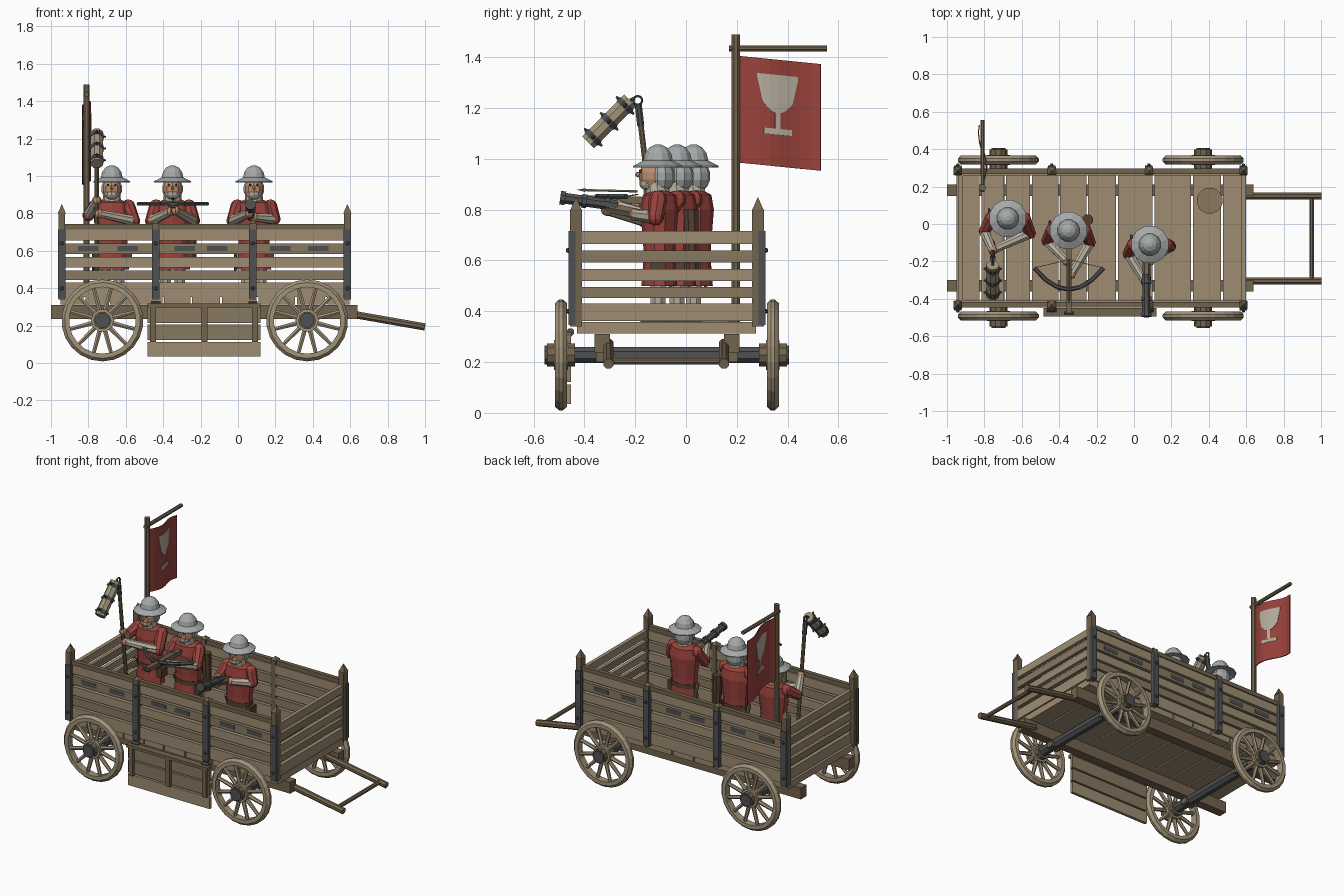
import bpy, bmesh, math
from mathutils import Vector, Matrix

if "Cube" in bpy.data.objects:
    bpy.data.objects.remove(bpy.data.objects["Cube"])

def mat(name, r, g, b):
    m = bpy.data.materials.new(name)
    m.diffuse_color = (r, g, b, 1)
    m.use_nodes = True
    m.node_tree.nodes["Principled BSDF"].inputs["Base Color"].default_value = m.diffuse_color
    return m

PLANK = mat("plank_wood", .34, .265, .17)
PALE = mat("plank_wood_dark", .25, .19, .12)
WOOD = mat("beam_wood", .17, .125, .075)
WHEEL = mat("wheel_wood", .36, .29, .19)
IRON = mat("iron", .075, .08, .085)
RED = mat("red_cloth", .32, .055, .045)
STEEL = mat("steel", .38, .40, .40)
LINEN = mat("linen", .47, .43, .35)
SKIN = mat("skin", .5, .27, .16)
LEATHER = mat("leather", .09, .05, .03)

def finish(name, bm, m):
    bmesh.ops.recalc_face_normals(bm, faces=bm.faces)
    me = bpy.data.meshes.new(name)
    bm.to_mesh(me)
    bm.free()
    me.materials.append(m)
    o = bpy.data.objects.new(name, me)
    bpy.context.collection.objects.link(o)
    return o

def box(name, x, y, z, m):
    """Box from (min, max) pairs."""
    bm = bmesh.new()
    c = [(p[0] + p[1]) / 2 for p in (x, y, z)]
    s = [p[1] - p[0] for p in (x, y, z)]
    bmesh.ops.create_cube(bm, size=1, matrix=Matrix.Translation(c) @ Matrix.Diagonal((*s, 1)))
    return finish(name, bm, m)

def rod(name, a, b, r1, m, r2=None, n=8):
    """Tapered rod between two points."""
    a, b = Vector(a), Vector(b)
    d = b - a
    M = Matrix.Translation((a + b) / 2) @ d.to_track_quat('Z', 'Y').to_matrix().to_4x4()
    M = M @ Matrix.Rotation(math.pi / n, 4, 'Z')
    bm = bmesh.new()
    bmesh.ops.create_cone(bm, cap_ends=True, segments=n, radius1=r1,
                          radius2=r1 if r2 is None else r2, depth=d.length, matrix=M)
    return finish(name, bm, m)

def lathe(name, prof, n, m, M, closed=False):
    """Revolve (radius, height) profile around local z."""
    bm = bmesh.new()
    rings = [[bm.verts.new(M @ Vector((r * math.cos(t), r * math.sin(t), h)))
              for t in (2 * math.pi * (i + .5) / n for i in range(n))] for r, h in prof]
    pairs = list(zip(rings, rings[1:])) + ([(rings[-1], rings[0])] if closed else [])
    for p, q in pairs:
        for i in range(n):
            j = (i + 1) % n
            bm.faces.new((p[i], p[j], q[j], q[i]))
    if not closed:
        bm.faces.new(rings[0])
        bm.faces.new(rings[-1])
    return finish(name, bm, m)

def ball(name, c, r, m, s=(1, 1, 1), seg=10):
    bm = bmesh.new()
    bmesh.ops.create_uvsphere(bm, u_segments=seg, v_segments=7, radius=r,
                              matrix=Matrix.Translation(c) @ Matrix.Diagonal((*s, 1)))
    return finish(name, bm, m)

YC = -.075                                  # wagon centre line in y
# floor planks and long beams
edges = [-.955, -.82, -.69, -.55, -.40, -.25, -.09, .105, .31, .47, .60]
for i, (a, b) in enumerate(zip(edges, edges[1:])):
    box("floor_plank", (a + .005, b - .005), (-.43, .275), (.312, .357), PLANK)
for y in (-.33, .18):
    box("floor_beam", (-1, .64), (y - .03, y + .03), (.235, .311), WOOD)
lathe("floor_lid", [(.07, .357), (.07, .366)], 16, PALE, Matrix.Translation((.405, .125, 0)))

# side and end walls
rows = [(.352, .43), (.443, .496), (.51, .567), (.582, .64), (.654, .715)]
for s in (-1, 1):
    yy = lambda d: tuple(sorted((YC + s * d, YC + s * (d + .028))))
    for k, z in enumerate(rows):
        m = PALE if k % 2 else PLANK
        box("side_plank", (-.94, .585), yy(.335), z, m)
        for x in ((-.94, -.915), (.575, .60)):
            box("end_plank", x, (-.415, .265), (z[0] + .01, z[1]), m)
    box("top_rail", (-.945, .60), yy(.343), (.715, .743), WOOD)
    for x in (-.80, -.59, -.285, -.11, .225, .43):
        box("side_slot", (x - .055, x + .055), yy(.337), (.598, .627), IRON)
    for x, top in ((-.942, .80), (-.44, .745), (.08, .745), (.585, .80)):
        y = YC + s * .358
        box("wall_post", (x - .018, x + .018), (y - .024, y + .024), (.34, top), WOOD)
        rod("post_tip", (x, y, top), (x, y, top + .05 if top > .78 else top + .02), .031, WOOD, 0, 4)
        box("post_strap", (x - .02, x + .02), yy(.36), (.345, .715), IRON)
        for z in (.40, .64):
            rod("strap_bolt", (x, YC + s * .385, z), (x, YC + s * .398, z), .012, IRON, .007)

# wheels and axles
for x in (-.725, .37):
    rod("axle", (x, -.50, .228), (x, .35, .228), .034, IRON)
    box("axle_block", (x - .04, x + .04), (-.355, -.305), (.2, .26), WOOD)
    box("axle_block", (x - .04, x + .04), (.155, .205), (.2, .26), WOOD)
    for s in (-1, 1):
        yc = YC + s * .417
        M = Matrix.Translation((x, yc, .228)) @ Matrix.Rotation(math.pi / 2, 4, 'X')
        lathe("wheel_rim", [(.178, -.024), (.203, -.024), (.219, -.007), (.219, .007),
                            (.203, .024), (.178, .024)], 22, WHEEL, M, True)
        rod("wheel_hub", (x, yc - .055, .228), (x, yc + .055, .228), .048, WOOD, n=10)
        rod("hub_collar", (x, yc - .027, .228), (x, yc + .027, .228), .062, WHEEL, n=10)
        rod("hub_cap", (x, yc + s * .05, .228), (x, yc + s * .064, .228), .04, IRON, n=8)
        for i in range(12):
            t = 2 * math.pi * (i + .5) / 12
            c, d = math.cos(t), math.sin(t)
            rod("wheel_spoke", (x + .05 * c, yc, .228 + .05 * d),
                (x + .185 * c, yc, .228 + .185 * d), .014, WHEEL, .011, 6)

# draw shafts
for y in (-.305, .15):
    rod("draw_shaft", (.55, y, .272), (1, y, .193), .021, WOOD)
rod("shaft_crossbar", (.95, -.305, .203), (.95, .15, .203), .014, WOOD)

# hanging side step panel
for z in ((.035, .112), (.122, .205), (.215, .302)):
    box("step_plank", (-.485, .12), (-.472, -.452), z, PALE if z[0] > .1 else PLANK)
for x in (-.455, -.18, .09):
    box("step_batten", (x - .016, x + .016), (-.49, -.472), (.112, .31), WOOD)
box("step_top_bar", (-.485, .12), (-.495, -.45), (.298, .318), WOOD)
for x in (-.44, .08):
    rod("step_hinge", (x - .025, -.455, .318), (x + .025, -.455, .318), .016, IRON)

# flag pole, bar and rippled flag
rod("flag_pole", (-.81, .195, .357), (-.81, .195, 1.49), .018, WOOD)
rod("flag_bar", (-.81, .17, 1.435), (-.81, .555, 1.435), .013, WOOD)
wave = lambda y: -.81 + .022 * math.sin((y - .21) * 17)
drop = lambda y: -.1 * (y - .21)
def sheet(name, cols, m, thick):
    """Thin double-sided cloth from columns of (y, low z, high z)."""
    bm = bmesh.new()
    vs = [[bm.verts.new((wave(y), y, z + drop(y))) for z in (a, b)] for y, a, b in cols]
    for p, q in zip(vs, vs[1:]):
        bm.faces.new((p[0], q[0], q[1], p[1]))
    mod = finish(name, bm, m).modifiers.new("thickness", 'SOLIDIFY')
    mod.thickness, mod.offset = thick, 0
sheet("flag_cloth", [(.21 + .04 * i, .985, 1.405) for i in range(9)], RED, .006)
cup = [(-.08, 1.335, 1.345), (-.058, 1.235, 1.345), (-.03, 1.205, 1.345), (0, 1.19, 1.345),
       (.03, 1.205, 1.345), (.058, 1.235, 1.345), (.08, 1.335, 1.345)]
sheet("flag_goblet_bowl", [(.36 + a, b, c) for a, b, c in cup], LINEN, .012)
sheet("flag_goblet_stem", [(.36 + a, 1.13, 1.20) for a in (-.01, .01)], LINEN, .012)
sheet("flag_goblet_foot", [(.36 + a, 1.11, 1.133) for a in (-.055, 0, .055)], LINEN, .012)

# soldiers: arms given as (shoulder side, elbow, hand)
def soldier(x, y, arms):
    flat = Matrix.Translation((x, y + .005, 0)) @ Matrix.Diagonal((1, .72, 1, 1))
    for s in (-1, 1):
        rod("leg", (x + s * .04, y, .375), (x + s * .036, y, .55), .028, LINEN, .038)
        box("boot", (x + s * .04 - .026, x + s * .04 + .026), (y - .07, y + .032), (.357, .40), LEATHER)
    lathe("tunic", [(.098, .50), (.086, .61), (.088, .66), (.104, .80), (.09, .858), (.04, .878)],
          10, RED, flat)
    lathe("belt", [(.091, .60), (.091, .628)], 10, LEATHER, flat)
    box("belt_pouch", (x + .06, x + .108), (y - .03, y + .03), (.55, .61), LEATHER)
    rod("dagger", (x - .095, y, .63), (x - .10, y + .05, .49), .013, WOOD, .006)
    rod("collar", (x, y, .86), (x, y - .005, .905), .05, LINEN, .046, 10)
    ball("head", (x, y - .02, .932), .056, SKIN, (.92, 1, 1.1))
    ball("beard", (x, y - .035, .905), .04, LINEN, (1, 1, .8))
    ball("nose", (x, y - .079, .938), .011, SKIN, seg=6)
    for s in (-1, 1):
        ball("eye", (x + s * .02, y - .069, .952), .007, LEATHER, seg=6)
    ball("hood", (x, y + .013, .932), .059, STEEL, (1, .9, 1.1))
    lathe("kettle_hat", [(.012, 1.056), (.035, 1.045), (.053, 1.022), (.06, .993), (.102, .972),
                         (.102, .966), (.055, .978)], 12, STEEL, Matrix.Translation((x, y, 0)))
    for s, elbow, hand in arms:
        sh = Vector((x + s * .088, y, .838))
        e, h = Vector(elbow), Vector(hand)
        ball("shoulder", sh, .037, RED, seg=8)
        rod("sleeve", sh, e, .037, RED, .032)
        ball("elbow", e, .032, RED, seg=8)
        rod("forearm", e, h, .029, LINEN, .022)
        ball("hand", h, .025, SKIN, seg=8)

soldier(-.675, .03, [(-1, (-.80, -.04, .79), (-.755, -.142, .87)),
                     (1, (-.555, -.05, .76), (-.745, -.135, .80))])
soldier(-.35, -.035, [(-1, (-.465, -.09, .76), (-.36, -.20, .81)),
                      (1, (-.235, -.10, .76), (-.335, -.27, .815))])
soldier(.085, -.11, [(-1, (-.03, -.16, .76), (.06, -.31, .80)),
                     (1, (.195, -.12, .77), (.085, -.20, .78))])

# flail: staff, ring and studded head
rod("flail_staff", (-.755, -.10, .48), (-.755, -.187, 1.21), .012, WOOD)
rod("flail_cap", (-.755, -.178, 1.13), (-.755, -.188, 1.215), .015, IRON)
bpy.ops.mesh.primitive_torus_add(major_segments=10, minor_segments=5, major_radius=.017,
                                 minor_radius=.005, location=(-.755, -.19, 1.23),
                                 rotation=(0, math.pi / 2, 0))
ring = bpy.context.object
ring.name = "flail_ring"
ring.data.materials.append(IRON)
p, q = Vector((-.755, -.22, 1.23)), Vector((-.755, -.385, 1.065))
rod("flail_head", p, q, .035, WHEEL, n=8)
rod("flail_link", (-.755, -.203, 1.238), p, .008, IRON)
ax = (q - p).normalized()
side = Vector((1, 0, 0))
for f in (.12, .5, .88):
    c = p.lerp(q, f)
    rod("flail_band", c - ax * .012, c + ax * .012, .038, IRON, n=8)
    for i in range(4):
        d = Matrix.Rotation(i * math.pi / 2, 3, ax) @ side
        rod("flail_stud", c + d * .034, c + d * .05, .009, IRON, .004, 6)

# crossbow: stock, curved bow, string and bolt
rod("crossbow_stock", (-.348, -.12, .835), (-.348, -.47, .845), .02, WOOD, n=4)
limb = [Vector((-.348 + .185 * t, -.35 + .115 * t * t, .852)) for t in (-1, -.66, -.33, 0, .33, .66, 1)]
for a, b in zip(limb, limb[1:]):
    rod("crossbow_limb", a, b, .012, IRON, n=6)
nock = Vector((-.348, -.19, .86))
for e in (limb[0], limb[-1]):
    rod("crossbow_string", e, nock, .003, LINEN, n=4)
rod("bolt_shaft", nock + Vector((0, 0, .012)), (-.348, -.40, .877), .005, WHEEL, n=6)
rod("bolt_tip", (-.348, -.395, .877), (-.348, -.43, .878), .011, IRON, 0, 4)
rod("stirrup", (-.375, -.475, .845), (-.321, -.475, .845), .008, IRON, n=6)
rod("quiver", (-.245, .025, .55), (-.25, .02, .80), .026, LEATHER, .032)

# hand gun
rod("gun_stock", (.068, -.14, .775), (.066, -.32, .81), .02, WOOD, .024, 6)
rod("gun_barrel", (.066, -.27, .815), (.065, -.485, .846), .023, IRON)
for y, z in ((-.30, .819), (-.39, .832), (-.475, .8445)):
    rod("gun_band", (.066, y, z), (.066, y - .02, z + .003), .029, IRON)
